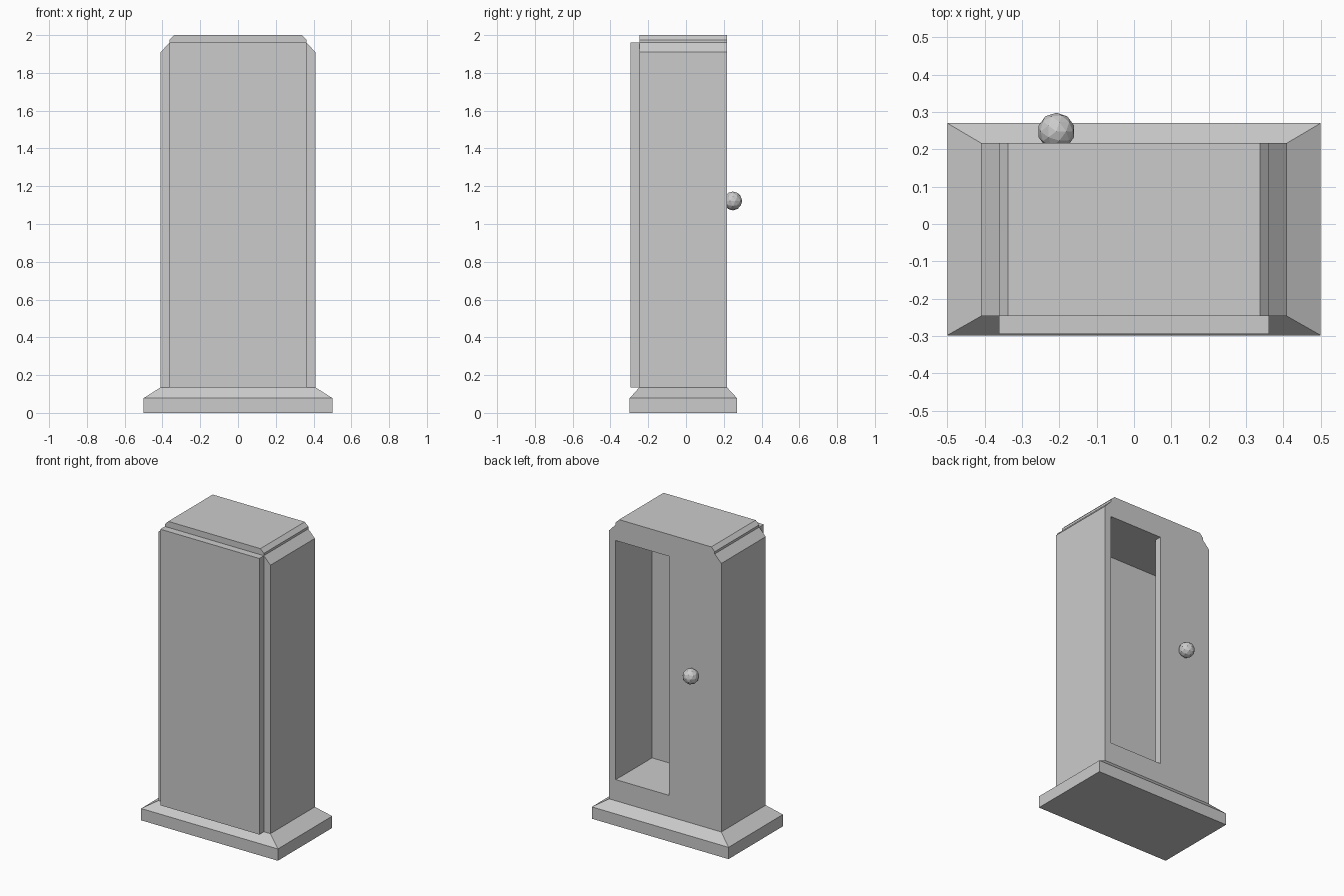
import bpy
import bmesh

cube = bpy.data.objects.get("Cube")
if cube:
    bpy.data.objects.remove(cube, do_unlink=True)

grey = bpy.data.materials.new("plain grey")
grey.use_nodes = True
colour = (0.6, 0.6, 0.6, 1)
grey.diffuse_color = colour
grey.node_tree.nodes["Principled BSDF"].inputs["Base Color"].default_value = colour


def finish(name, bm):
    bmesh.ops.recalc_face_normals(bm, faces=bm.faces[:])
    mesh = bpy.data.meshes.new(name)
    bm.to_mesh(mesh)
    bm.free()
    mesh.materials.append(grey)
    obj = bpy.data.objects.new(name, mesh)
    bpy.context.collection.objects.link(obj)
    return obj


def loft(name, rings):
    """Skin a list of matching point rings and cap both ends."""
    bm = bmesh.new()
    loops = [[bm.verts.new(p) for p in ring] for ring in rings]
    n = len(loops[0])
    for a, b in zip(loops, loops[1:]):
        for i in range(n):
            j = (i + 1) % n
            bm.faces.new((a[i], a[j], b[j], b[i]))
    bm.faces.new(loops[0])
    bm.faces.new(loops[-1])
    return finish(name, bm)


def rect(x0, x1, y0, y1, z):
    return [(x0, y0, z), (x1, y0, z), (x1, y1, z), (x0, y1, z)]


def box(name, x, y, z):
    return loft(name, [rect(*x, *y, h) for h in z])


def cut(target, cutter):
    cutter.hide_render = True
    mod = target.modifiers.new("cut", "BOOLEAN")
    mod.operation = "DIFFERENCE"
    mod.solver = "EXACT"
    mod.object = cutter
    bpy.context.view_layer.objects.active = target
    bpy.ops.object.modifier_apply(modifier=mod.name)
    bpy.data.objects.remove(cutter, do_unlink=True)


FRONT, BACK, FOOT = -0.247, 0.217, 0.135

# Plinth with sloped upper edge
loft("plinth", [rect(-0.5, 0.5, -0.298, 0.27, 0),
                rect(-0.5, 0.5, -0.298, 0.27, 0.078),
                rect(-0.41, 0.41, FRONT, BACK, FOOT)])

# Cabinet: stepped and chamfered outline, mirrored and run front to back
half = [(0.41, FOOT), (0.41, 1.91), (0.362, 1.96), (0.362, 1.975), (0.337, 2)]
outline = half + [(-x, z) for x, z in reversed(half)]
cabinet = loft("cabinet", [[(x, y, z) for x, z in outline] for y in (FRONT, BACK)])

# Hollow interior, reached through a tall opening on one side of the back
cut(cabinet, box("interior_cutter", (-0.364, 0.364), (-0.165, 0.17), (0.272, 1.858)))
cut(cabinet, box("opening_cutter", (-0.026, 0.362), (0.1, 0.3), (0.275, 1.855)))

# Raised panel covering the front
box("front_panel", (-0.362, 0.362), (-0.295, FRONT), (FOOT, 1.96))

# Faceted round knob
bm = bmesh.new()
bmesh.ops.create_icosphere(bm, subdivisions=2, radius=0.05)
knob = finish("knob", bm)
knob.location = (-0.208, 0.248, 1.122)
